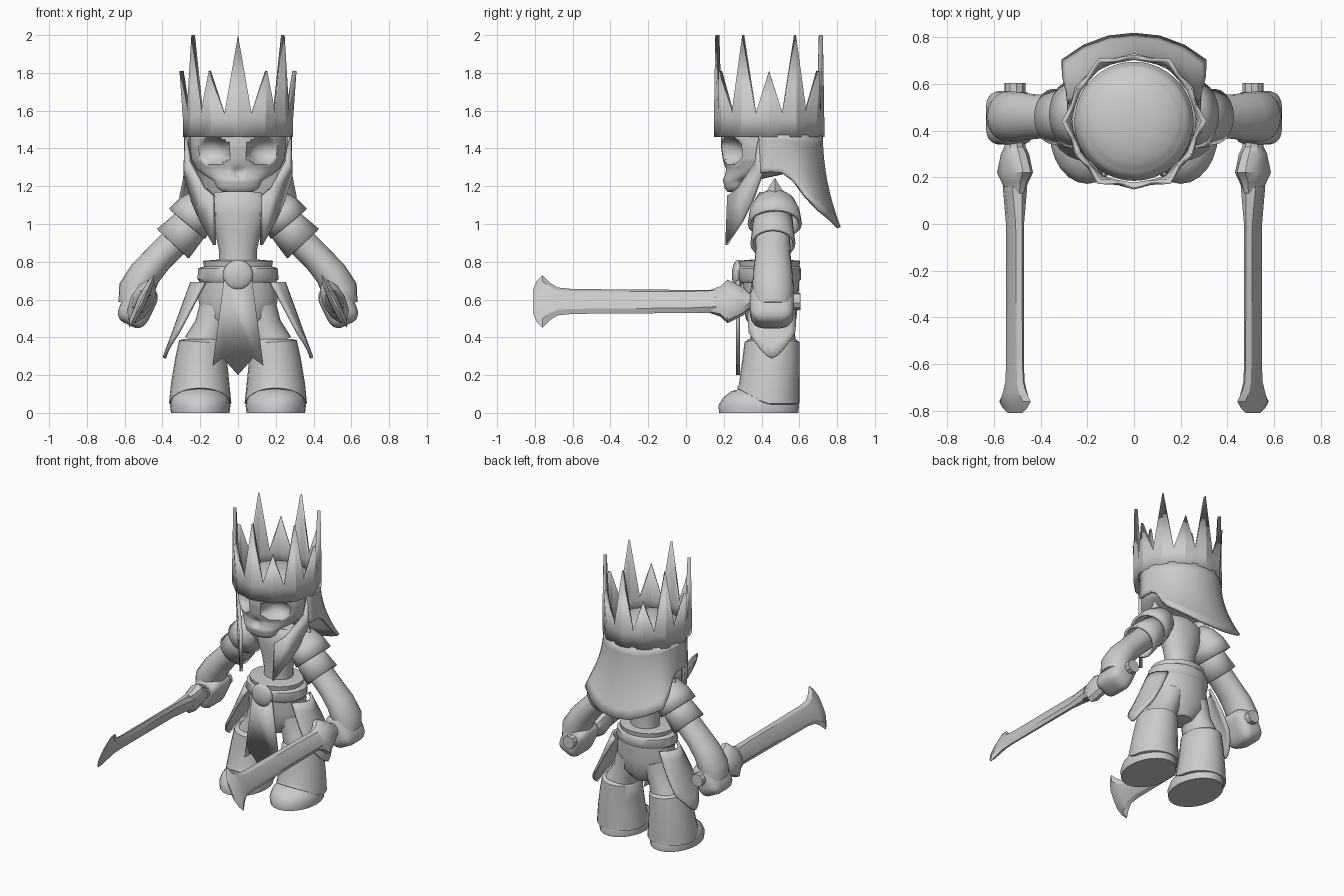
import bpy, bmesh
from math import sin, cos, pi, radians, sqrt
from mathutils import Matrix, Vector

if "Cube" in bpy.data.objects:
    bpy.data.objects.remove(bpy.data.objects["Cube"], do_unlink=True)

grey = bpy.data.materials.new("light grey")
grey.use_nodes = True
grey.diffuse_color = (0.6, 0.6, 0.6, 1)
grey.node_tree.nodes["Principled BSDF"].inputs["Base Color"].default_value = (0.6, 0.6, 0.6, 1)


def finish(name, bm, mirror=False, thick=0, offset=0, angle=40):
    """Turn a bmesh into a shaded object with optional thickness and mirror."""
    bmesh.ops.recalc_face_normals(bm, faces=bm.faces)
    me = bpy.data.meshes.new(name)
    bm.to_mesh(me)
    bm.free()
    me.materials.append(grey)
    ob = bpy.data.objects.new(name, me)
    bpy.context.collection.objects.link(ob)
    bpy.ops.object.select_all(action='DESELECT')
    ob.select_set(True)
    bpy.context.view_layer.objects.active = ob
    bpy.ops.object.shade_smooth_by_angle(angle=radians(angle))
    if thick:
        mod = ob.modifiers.new("Thickness", 'SOLIDIFY')
        mod.thickness, mod.offset = thick, offset
    if mirror:
        ob.modifiers.new("Mirror", 'MIRROR').use_clip = False
    return ob


def sheet(bm, rows, closed=False):
    """Join rows of points with quads."""
    grid = [[bm.verts.new(p) for p in row] for row in rows]
    n = len(rows[0])
    for a, b in zip(grid, grid[1:]):
        for i in range(n if closed else n - 1):
            j = (i + 1) % n
            bm.faces.new((a[i], a[j], b[j], b[i]))
    return grid


def tube(name, rings, sides=20, caps=True, matrix=None, shape=None, **kw):
    """Loft ellipses (x, y, z, radius across, radius in y) along a path in an xz plane."""
    centres = [Vector(r[:3]) for r in rings]
    rows = []
    for k, (x, y, z, ru, rv) in enumerate(rings):
        t = centres[min(k + 1, len(rings) - 1)] - centres[max(k - 1, 0)]
        t.y = 0
        u = Vector((0, 1, 0)).cross(t.normalized())
        rows.append([centres[k] + u * ru * cos(2 * pi * i / sides)
                     + Vector((0, rv * sin(2 * pi * i / sides), 0)) for i in range(sides)])
    bm = bmesh.new()
    grid = sheet(bm, rows, True)
    if caps:
        bm.faces.new(grid[0])
        bm.faces.new(grid[-1])
    if shape:
        for v in bm.verts:
            shape(v.co)
    if matrix:
        bm.transform(matrix)
    return finish(name, bm, **kw)


def plate(name, points, **kw):
    bm = bmesh.new()
    bm.faces.new([bm.verts.new(p) for p in points])
    return finish(name, bm, **kw)


CY = 0.44  # centre line of head

# Crown: twelve flat sides, alternating tall and short spikes
base, mid, top = [], [], []
for i in range(24):
    a = 2 * pi * i / 24
    flat = cos(pi / 12) if i % 2 else 1
    z, r = (1.58, 0.292) if i % 2 else ((2.0, 0.285) if i % 4 == 0 else (1.81, 0.31))
    for row, rad, h in ((base, 0.292, 1.46), (mid, 0.292, 1.56), (top, r, z)):
        row.append((sin(a) * rad * flat, CY - cos(a) * rad * flat, h))
bm = bmesh.new()
sheet(bm, [base, mid, top], True)
finish("crown", bm, thick=0.022, offset=-1, angle=20)


# Skull with eye sockets and nose hollow pressed in
def press_sockets(co):
    for cx, cy, cz, rx, ry, rz in ((0.155, 0.22, 1.385, 0.105, 0.09, 0.075),
                                   (0, 0.19, 1.275, 0.03, 0.04, 0.035)):
        d = 1 - ((abs(co.x) - cx) / rx) ** 2 - ((co.z - cz) / rz) ** 2
        if d > 0 and co.y < CY:
            co.y = max(co.y, cy + ry * sqrt(d))


# half width, front y, back y at each height
skull = [(1.17, 0.08, 0.22, 0.29), (1.19, 0.11, 0.205, 0.32), (1.23, 0.13, 0.195, 0.36),
         (1.26, 0.18, 0.205, 0.5), (1.29, 0.22, 0.21, 0.62), (1.34, 0.245, 0.195, 0.67),
         (1.41, 0.255, 0.185, 0.69), (1.46, 0.255, 0.185, 0.695), (1.51, 0.235, 0.205, 0.675),
         (1.55, 0.18, 0.26, 0.62), (1.575, 0.1, 0.34, 0.54), (1.58, 0.03, 0.41, 0.47)]
fine = []
for p, q in zip(skull, skull[1:]):
    n = max(1, round((q[0] - p[0]) / 0.012))
    fine += [[a + (b - a) * k / n for a, b in zip(p, q)] for k in range(n)]
fine.append(skull[-1])
tube("skull", [(0, (f + b) / 2, z, w, (b - f) / 2) for z, w, f, b in fine],
     sides=72, shape=press_sockets, angle=50)

# Hood: draped sheet round the back, flaring to a long hem (angle, hem height, hem radius)
hem = [(0, 0.98, 0.37), (17, 0.99, 0.375), (34, 1.03, 0.385), (50, 1.08, 0.4), (58, 1.15, 0.355),
       (66, 1.23, 0.31), (76, 1.27, 0.285), (88, 1.275, 0.28), (101, 1.27, 0.28)]
hem = [(-a, z, r) for a, z, r in hem[:0:-1]] + hem
rows = []
for k in range(9):
    t = k / 8
    rows.append([(sin(radians(a)) * (0.275 + (r - 0.275) * t ** 2),
                  CY + cos(radians(a)) * (0.275 + (r - 0.275) * t ** 2),
                  1.47 + (z - 1.47) * t) for a, z, r in hem])
bm = bmesh.new()
sheet(bm, rows)
finish("hood", bm, thick=0.02, offset=0)

# Pointed cheek straps hanging beside the face
strap = [(0.39, 1.46), (0.37, 1.33), (0.28, 1.19), (0.225, 1.15), (0.215, 0.89),
         (0.30, 1.02), (0.35, 1.12), (0.40, 1.26)]
plate("cheek_straps", [(0.12 + (y - 0.21) * 0.85, y, z) for y, z in strap],
      mirror=True, thick=0.022)

# Torso, pelvis and belt
tube("torso", [(0, 0.46, 0.76, 0.1, 0.09), (0, 0.46, 0.86, 0.1, 0.085), (0, 0.46, 0.95, 0.12, 0.09),
               (0, 0.46, 1.05, 0.16, 0.1), (0, 0.46, 1.13, 0.17, 0.095), (0, 0.46, 1.17, 0.12, 0.07)])
tube("pelvis", [(0, 0.45, 0.72, 0.2, 0.15), (0, 0.45, 0.6, 0.21, 0.145),
                (0, 0.45, 0.5, 0.19, 0.135), (0, 0.45, 0.43, 0.08, 0.09)])
tube("belt", [(0, CY, 0.69, 0.2, 0.155), (0, CY, 0.71, 0.215, 0.17), (0, CY, 0.765, 0.21, 0.168),
              (0, CY, 0.775, 0.18, 0.16), (0, CY, 0.805, 0.185, 0.165), (0, CY, 0.812, 0.1, 0.09)])
bm = bmesh.new()
bmesh.ops.create_uvsphere(bm, u_segments=20, v_segments=12, radius=0.08)
bm.transform(Matrix.Translation((0, 0.275, 0.73)) @ Matrix.Diagonal((1, 0.4, 1, 1)))
finish("belt_buckle", bm)

# Front cloth with ragged hem
half = [(0.075, 0.7), (0.135, 0.25), (0.08, 0.29)]
cloth = half + [(0.0, 0.2)] + [(-x, z) for x, z in half[::-1]]
plate("front_cloth", [(x, 0.275, z) for x, z in cloth], thick=0.02)

# Curved hip plates with pointed hems
rows = []
for k in range(7):
    t = k / 6
    row = []
    for c in range(9):
        s = c / 4 - 1
        row.append((0.245 + 0.145 * t - 0.07 * s * s, 0.455 + s * (0.1 + 0.025 * sin(pi * t * 0.7)),
                    0.69 + (0.29 + 0.13 * abs(s) ** 1.5 - 0.69) * t))
    rows.append(row)
bm = bmesh.new()
sheet(bm, rows)
finish("hip_plates", bm, mirror=True, thick=0.018)

# Legs, bell shaped boots with raised front hem, and feet
tube("thighs", [(0.1, 0.46, 0.58, 0.1, 0.12), (0.14, 0.46, 0.46, 0.09, 0.11),
                (0.18, 0.46, 0.36, 0.11, 0.125)], mirror=True)


def raise_hem(co):
    if co.z < 0.1:
        co.z += max(0, 0.42 - co.y) * 0.55


tube("boots", [(0.2, 0.44, 0.045, 0.15, 0.15), (0.2, 0.435, 0.05, 0.165, 0.165),
               (0.2, 0.44, 0.15, 0.155, 0.16), (0.195, 0.45, 0.28, 0.138, 0.152),
               (0.187, 0.455, 0.375, 0.125, 0.145), (0.187, 0.455, 0.39, 0.105, 0.125)],
     sides=24, shape=raise_hem, mirror=True)
tube("feet", [(0.2, 0.385, 0, 0.155, 0.21), (0.2, 0.385, 0.04, 0.16, 0.213),
              (0.2, 0.39, 0.08, 0.15, 0.195), (0.2, 0.4, 0.115, 0.12, 0.16),
              (0.2, 0.41, 0.135, 0.07, 0.1)], sides=24, mirror=True)

# Arms, layered shoulder guards and fists
tube("arms", [(0.15, 0.46, 1.09, 0.08, 0.09), (0.3, 0.46, 0.94, 0.08, 0.09),
              (0.42, 0.46, 0.82, 0.078, 0.095), (0.49, 0.46, 0.74, 0.085, 0.105),
              (0.54, 0.46, 0.65, 0.095, 0.11), (0.56, 0.46, 0.57, 0.075, 0.1)], mirror=True)
tube("sleeves", [(0.2, 0.46, 1.05, 0.085, 0.095), (0.27, 0.46, 0.975, 0.095, 0.102),
                 (0.345, 0.46, 0.895, 0.108, 0.112)], caps=False, mirror=True, thick=0.015)
tube("shoulder_guards", [(0.13, 0.47, 1.15, 0.04, 0.05), (0.17, 0.47, 1.11, 0.085, 0.1),
                         (0.22, 0.47, 1.06, 0.108, 0.125), (0.27, 0.47, 1.0, 0.115, 0.135)],
     caps=False, mirror=True, thick=0.018)
tube("shoulder_spikes", [(0.21, 0.47, 1.12, 0.06, 0.075), (0.22, 0.47, 1.24, 0.004, 0.004)],
     sides=4, mirror=True)
bm = bmesh.new()
bmesh.ops.create_cube(bm, size=1)
bmesh.ops.bevel(bm, geom=bm.edges[:], offset=0.3, segments=4, profile=0.5, affect='EDGES')
bm.transform(Matrix.Translation((0.53, 0.455, 0.57)) @ Matrix.Rotation(-0.45, 4, 'Y')
             @ Matrix.Diagonal((0.17, 0.23, 0.23, 1)))
finish("fists", bm, mirror=True)

# Flat clubs with guard, handle and flared tip, tilted inward at the top
place = (Matrix.Translation((0.51, 0, 0.59)) @ Matrix.Rotation(-0.45, 4, 'Y')
         @ Matrix.Rotation(pi / 2, 4, 'X'))
club = [(-0.16, 0.05, 0.067), (0, 0.028, 0.068), (0.6, 0.024, 0.073), (0.68, 0.026, 0.082),
        (0.72, 0.028, 0.11), (0.76, 0.024, 0.155), (0.79, 0.012, 0.12), (0.81, 0.005, 0.07)]
tube("club_blades", [(0, 0, s, t, h) for s, t, h in club], sides=8, matrix=place, mirror=True, angle=30)
grip = [(-0.605, 0.045, 0.045), (-0.33, 0.045, 0.05), (-0.3, 0.055, 0.08), (-0.22, 0.062, 0.125),
        (-0.18, 0.05, 0.085), (-0.13, 0.03, 0.068)]
tube("club_handles", [(0, 0, s, t, h) for s, t, h in grip], sides=10, matrix=place, mirror=True, angle=30)
